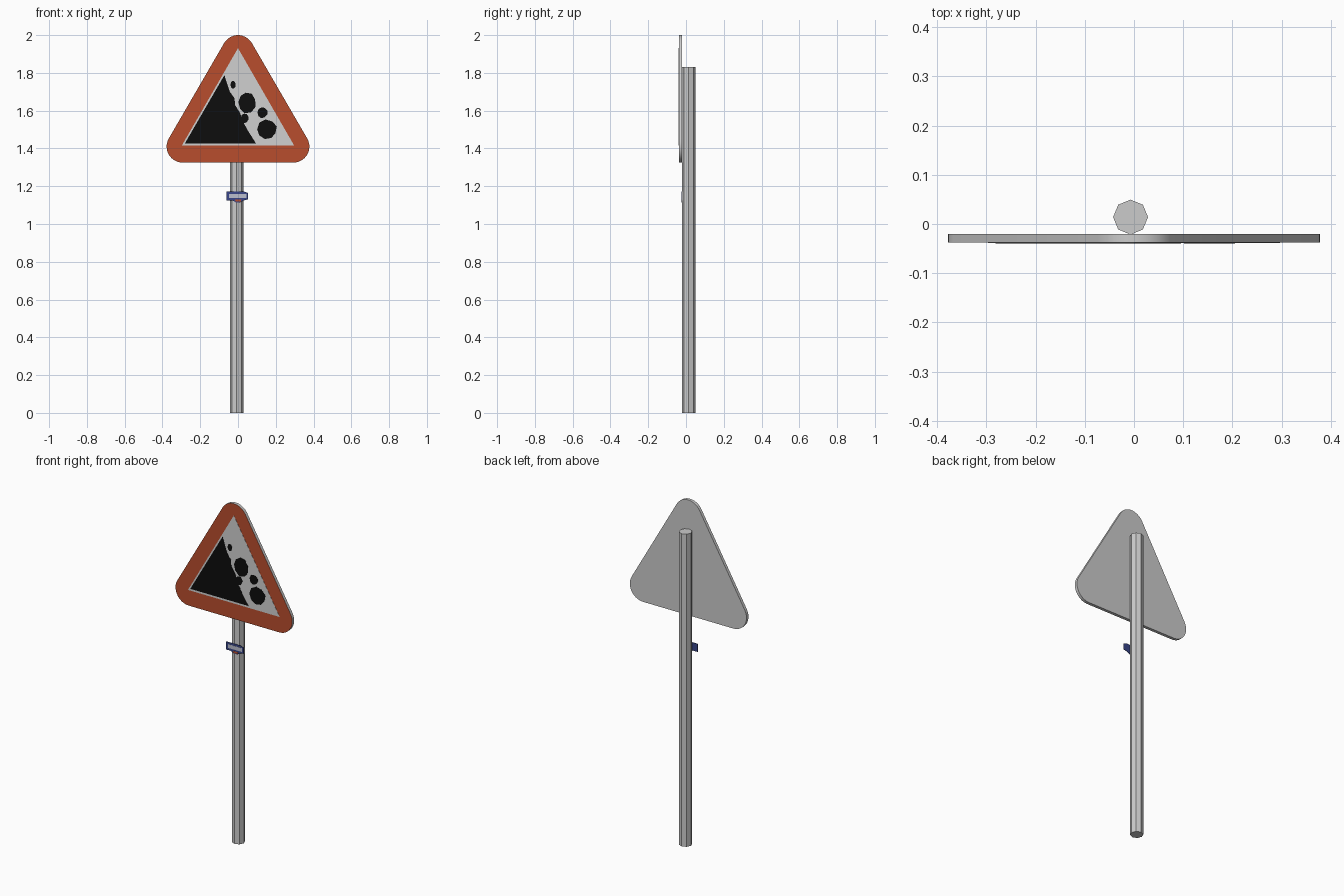
import bpy, bmesh, math, random
from mathutils import Vector

random.seed(4)
cube = bpy.data.objects.get("Cube")
if cube:
    bpy.data.objects.remove(cube, do_unlink=True)


def material(name, r, g, b):
    m = bpy.data.materials.new(name)
    m.use_nodes = True
    m.diffuse_color = (r, g, b, 1)
    bsdf = next(n for n in m.node_tree.nodes if n.type == 'BSDF_PRINCIPLED')
    bsdf.inputs["Base Color"].default_value = (r, g, b, 1)
    return m


STEEL = material("galvanised grey", 0.6, 0.6, 0.6)
RED = material("border red", 0.48, 0.075, 0.027)
WHITE = material("panel white", 0.63, 0.63, 0.63)
BLACK = material("symbol black", 0.004, 0.004, 0.004)
BLUE = material("sticker blue", 0.04, 0.06, 0.25)
PALE = material("sticker pale", 0.5, 0.52, 0.62)


def extrude(name, points, start, end, mats, axis='Y'):
    """Extrude a flat outline along y (outline in x, z) or z (outline in x, y)."""
    bm = bmesh.new()
    place = (lambda p, d: (p[0], d, p[1])) if axis == 'Y' else (lambda p, d: (p[0], p[1], d))
    near = [bm.verts.new(place(p, start)) for p in points]
    far = [bm.verts.new(place(p, end)) for p in points]
    bm.faces.new(near)
    bm.faces.new(far)
    for i in range(len(points)):
        j = (i + 1) % len(points)
        bm.faces.new((near[i], near[j], far[j], far[i]))
    bmesh.ops.recalc_face_normals(bm, faces=bm.faces)
    # A second material goes on the front
    if len(mats) > 1:
        for f in bm.faces:
            f.material_index = int(f.normal.y < -0.9)
    mesh = bpy.data.meshes.new(name)
    bm.to_mesh(mesh)
    bm.free()
    for m in mats:
        mesh.materials.append(m)
    obj = bpy.data.objects.new(name, mesh)
    bpy.context.collection.objects.link(obj)
    return obj


def ring(x, y, r, n, start=0.0, sweep=math.tau, closed=True):
    steps = n if closed else n - 1
    return [(x + r * math.cos(start + sweep * i / steps),
             y + r * math.sin(start + sweep * i / steps)) for i in range(n)]


# Octagonal pole
extrude("pole", ring(-0.007, 0.014, 0.0355, 8), 0, 1.83, [STEEL], 'Z')

# Rounded triangular plate with a red front
outline = []
for k, (x, z) in enumerate([(0.293, 1.41), (0, 1.915), (-0.293, 1.41)]):
    outline += ring(x, z, 0.085, 12, math.radians(-90 + 120 * k), math.radians(120), False)
plate = extrude("sign_plate", outline, -0.038, -0.02, [STEEL, RED])
bpy.ops.object.select_all(action='DESELECT')
plate.select_set(True)
bpy.context.view_layer.objects.active = plate
bpy.ops.object.shade_smooth_by_angle(angle=math.radians(35))

# White field
extrude("white_panel", [(-0.297, 1.416), (0.297, 1.416), (0, 1.931)], -0.039, -0.0375, [WHITE])

# Black cliff with a ragged right edge
cliff = [(-0.281, 1.427), (0.095, 1.427), (0.055, 1.49), (0.027, 1.54), (0.01, 1.59),
         (-0.016, 1.63), (-0.018, 1.665), (-0.043, 1.70), (-0.055, 1.735), (-0.072, 1.788)]
extrude("cliff", cliff, -0.04, -0.0385, [BLACK])

# Falling rocks
rocks = [(-0.026, 1.738, 0.015, 0.021), (0.047, 1.643, 0.049, 0.056), (0.130, 1.59, 0.027, 0.030),
         (0.035, 1.56, 0.022, 0.026), (0.153, 1.50, 0.053, 0.052)]
for x, z, rx, rz in rocks:
    shape = [(x + rx * u * s, z + rz * v * s) for (u, v) in ring(0, 0, 1, 9, 0.3)
             for s in [random.uniform(0.9, 1.05)]]
    extrude("rock", shape, -0.04, -0.0385, [BLACK])

# Small sticker on the pole, plain pale panel and red tab
sticker = [(-0.06, 1.125), (-0.03, 1.125), (-0.012, 1.115), (0.012, 1.115), (0.03, 1.125),
           (0.053, 1.13), (0.053, 1.165), (0.03, 1.172), (-0.06, 1.172)]
extrude("sticker", sticker, -0.024, -0.0215, [BLUE])
extrude("sticker_panel", [(-0.048, 1.138), (0.044, 1.138), (0.044, 1.16), (-0.048, 1.16)],
        -0.025, -0.0235, [PALE])
extrude("sticker_tab", [(-0.012, 1.119), (0.014, 1.119), (0.018, 1.129), (-0.016, 1.129)],
        -0.025, -0.0235, [RED])
